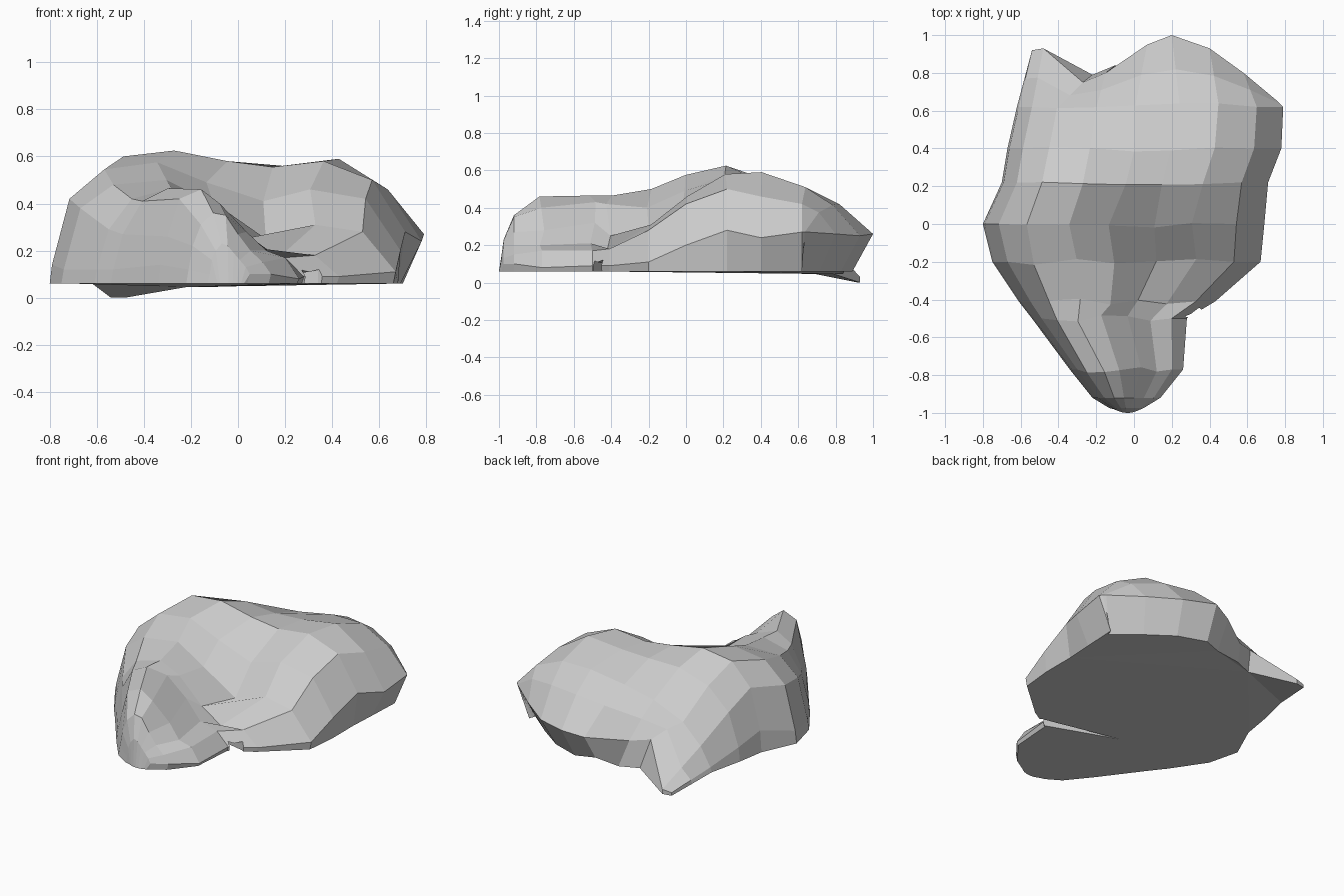
import bpy, bmesh, random
from mathutils import Vector

if "Cube" in bpy.data.objects:
    bpy.data.objects.remove(bpy.data.objects["Cube"])

random.seed(4)
BASE = 0.06
U = (0, .05, .15, .3, .45, .6, .75, .9, 1)   # fixed positions across each section

# Cross-sections front to back: y, left x, right x, heights at U
SECTIONS = [
    (-.975, -.12, .05, (.10, .16, .20, .23, .22, .19, .16, .13, .10)),
    (-.92, -.21, .14, (.12, .22, .31, .36, .35, .27, .20, .15, .10)),
    (-.77, -.33, .26, (.14, .26, .42, .46, .40, .28, .20, .17, .08)),
    (-.50, -.53, .28, (.12, .27, .41, .465, .43, .32, .21, .17, .09)),
    (-.41, -.60, .43, (.12, .29, .42, .465, .42, .25, .17, .18, .09)),
    (-.20, -.74, .67, (.12, .38, .48, .50, .40, .25, .31, .28, .11)),
    (.00, -.79, .69, (.14, .42, .545, .575, .49, .41, .46, .42, .20)),
    (.22, -.69, .71, (.20, .46, .60, .625, .58, .555, .58, .50, .28)),
    (.40, -.66, .78, (.15, .36, .50, .56, .55, .56, .59, .46, .24)),
    (.62, -.61, .79, (.09, .21, .33, .42, .47, .51, .51, .42, .27)),
]
# Back rim with its low pointed spur on the left
BACK = [(-.54, .92, .02), (-.48, .93, .03), (-.27, .75, .23), (-.15, .80, .21), (.07, .95, .23),
        (.20, 1.0, .26), (.40, .93, .25), (.58, .80, .26), (.76, .65, .27)]


def section_row(y, xl, xr, heights):
    inset = .09 if y > .3 else .03 if y > .1 else .01
    row = [Vector((xl - .01, y, BASE))]
    for i, (u, z) in enumerate(zip(U, heights)):
        p = Vector((xl + (xr - xl) * u, y, z))
        if 1 < i < 7 and y > -.9:      # slight irregularity of the rock facets
            p.x += random.uniform(-.015, .015)
            p.y += random.uniform(-.02, .02)
        row.append(p)
    row.append(Vector((xr - inset, y, BASE)))
    return row


def finish(bm, name):
    """Outward normals, then an object from the bmesh."""
    bmesh.ops.recalc_face_normals(bm, faces=bm.faces[:])
    if bm.calc_volume(signed=True) < 0:
        bmesh.ops.reverse_faces(bm, faces=bm.faces[:])
    me = bpy.data.meshes.new(name)
    bm.to_mesh(me)
    bm.free()
    ob = bpy.data.objects.new(name, me)
    bpy.context.collection.objects.link(ob)
    return ob


rows = [section_row(*s) for s in SECTIONS]
# Blunt, slightly rounded foot at the very front
rows.insert(0, [Vector((p.x * .7 - .01, -1.0 + 2 * (p.x + .035) ** 2, BASE)) for p in rows[0]])
# Undercut foot at the back
rim = [Vector(p) for p in BACK]
foot = []
for i, p in enumerate(rim):
    if i < 2:
        foot.append(Vector((p.x, p.y, 0)))
    elif i < 4:
        foot.append(Vector((p.x + .05, p.y + .04, .045)))
    else:
        foot.append(Vector((p.x * .9, p.y * .89, BASE)))
back = [foot[0]] + rim + [foot[-1]]
# Gently bulging row between the last section and the back rim
mid = [(a + b) / 2 for a, b in zip(rows[-1], back)]
for i, p in enumerate(mid[3:9]):
    p.z += .01 if i < 2 else .035
rows += [mid, back, [foot[0]] + foot + [foot[-1]]]

# Rock skin lofted through all rows, then closed underneath
bm = bmesh.new()
grid = [[bm.verts.new(p) for p in r] for r in rows]
for a, b in zip(grid, grid[1:]):
    for i in range(len(a) - 1):
        bm.faces.new((a[i], a[i + 1], b[i + 1], b[i]))
bmesh.ops.remove_doubles(bm, verts=bm.verts[:], dist=.0005)
bmesh.ops.dissolve_degenerate(bm, edges=bm.edges[:], dist=.0005)
bmesh.ops.holes_fill(bm, edges=[e for e in bm.edges if e.is_boundary], sides=0)
bmesh.ops.triangulate(bm, faces=[f for f in bm.faces if len(f.verts) > 4])
rock = finish(bm, "rock")

# Low wedge cutter for the narrow cleft between front lobe and body
bm = bmesh.new()
plan = [(-.16, -.33, .075), (.30, -.50, .12), (.45, -.52, .12), (.34, -.44, .12)]
low = [bm.verts.new((x, y, -.1)) for x, y, z in plan]
top = [bm.verts.new((x, y, z)) for x, y, z in plan]
for i in range(4):
    j = (i + 1) % 4
    bm.faces.new((low[i], low[j], top[j], top[i]))
for ring in (low[::-1], top):
    bm.faces.new((ring[0], ring[1], ring[2]))
    bm.faces.new((ring[0], ring[2], ring[3]))
cutter = finish(bm, "cleft_cutter")
cutter.hide_render = True

# Apply the cleft, keeping the plain rock if the cut comes out empty
cut = rock.modifiers.new("cleft", 'BOOLEAN')
cut.operation = 'DIFFERENCE'
cut.solver = 'EXACT'
cut.object = cutter
deps = bpy.context.evaluated_depsgraph_get()
result = bpy.data.meshes.new_from_object(rock.evaluated_get(deps))
rock.modifiers.clear()
if len(result.polygons) > 100:
    rock.data = result
bpy.data.objects.remove(cutter)
